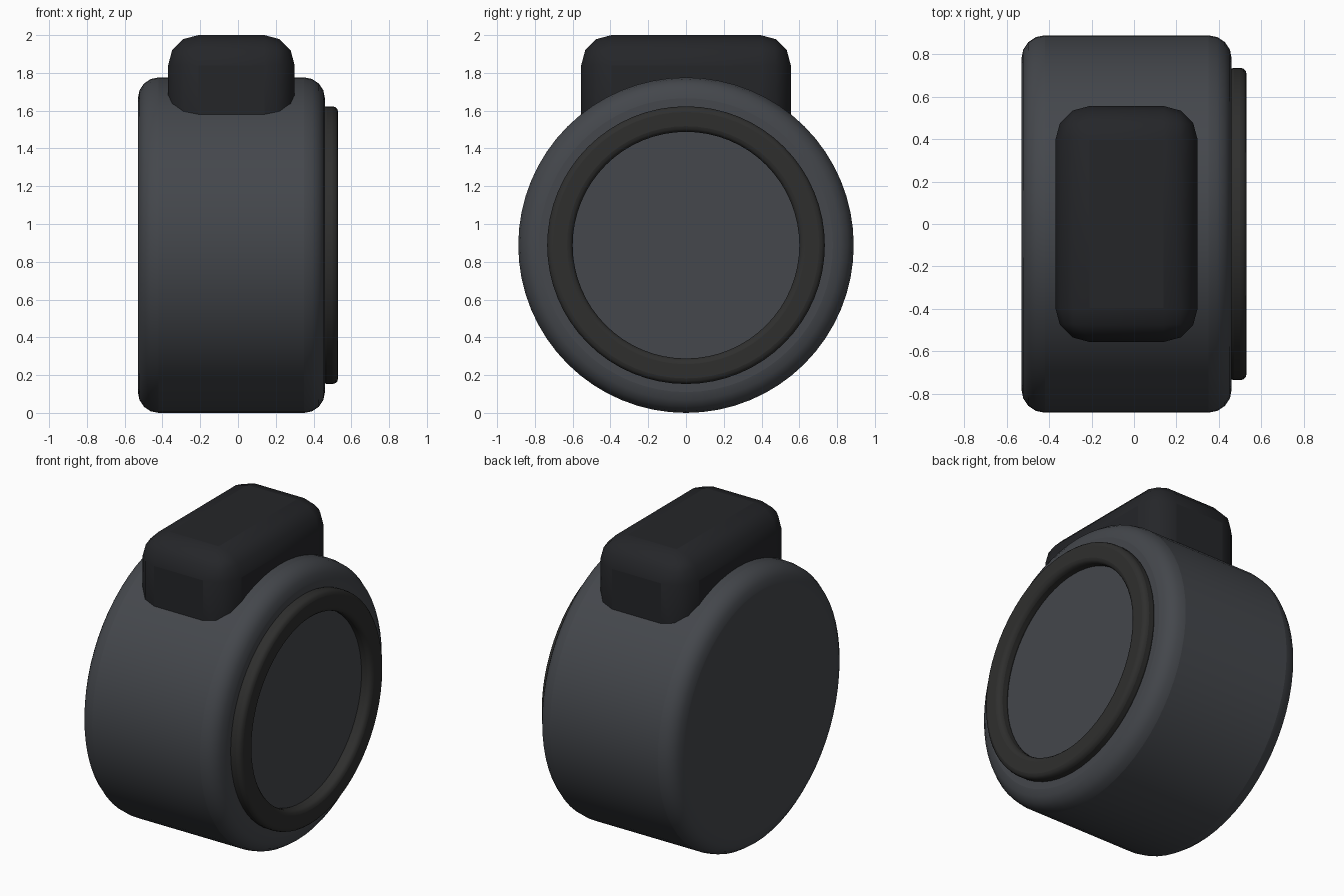
import bpy, bmesh, math

if "Cube" in bpy.data.objects:
    bpy.data.objects.remove(bpy.data.objects["Cube"])

CZ = 0.888  # height of the drum axis


def material(name, rgb):
    m = bpy.data.materials.new(name)
    m.diffuse_color = (*rgb, 1)
    m.use_nodes = True
    m.node_tree.nodes["Principled BSDF"].inputs["Base Color"].default_value = m.diffuse_color
    return m


def finish(name, bm, mat, bevel=None, segments=3):
    bmesh.ops.recalc_face_normals(bm, faces=bm.faces[:])
    me = bpy.data.meshes.new(name)
    bm.to_mesh(me)
    bm.free()
    ob = bpy.data.objects.new(name, me)
    bpy.context.collection.objects.link(ob)
    me.materials.append(mat)
    if bevel:
        mod = ob.modifiers.new("Bevel", "BEVEL")
        mod.width = bevel
        mod.segments = segments
        mod.limit_method = "ANGLE"
        mod.angle_limit = math.radians(40)
    bpy.ops.object.select_all(action="DESELECT")
    ob.select_set(True)
    bpy.context.view_layer.objects.active = ob
    bpy.ops.object.shade_smooth_by_angle(angle=math.radians(40))
    return ob


def lathe(name, profile, mat, closed=False, sides=64, **kw):
    """Revolve (x, radius) points about the drum axis."""
    bm = bmesh.new()
    rings = []
    for x, r in profile:
        rings.append([bm.verts.new((x, r * math.cos(2 * math.pi * i / sides),
                                    CZ + r * math.sin(2 * math.pi * i / sides)))
                      for i in range(sides)])
    pairs = list(zip(rings, rings[1:]))
    if closed:
        pairs.append((rings[-1], rings[0]))
    for a, b in pairs:
        for i in range(sides):
            j = (i + 1) % sides
            bm.faces.new((a[i], a[j], b[j], b[i]))
    if not closed:
        bm.faces.new(rings[0])
        bm.faces.new(rings[-1])
    return finish(name, bm, mat, **kw)


body_mat = material("body_grey", (0.058, 0.063, 0.072))
block_mat = material("block_dark", (0.018, 0.019, 0.022))
ring_mat = material("ring_dark", (0.028, 0.028, 0.027))

# main drum lying along x
lathe("drum_body", [(-0.53, 0.888), (0.46, 0.888)], body_mat, bevel=0.11, segments=4)

# raised ring on the right face
lathe("face_ring", [(0.44, 0.60), (0.53, 0.60), (0.53, 0.735), (0.44, 0.735)],
      ring_mat, closed=True, bevel=0.03)

# rounded block on top, sunk into the drum
bm = bmesh.new()
bmesh.ops.create_cube(bm, size=1)
for v in bm.verts:
    v.co = (v.co.x * 0.67 - 0.035, v.co.y * 1.11, 1.65 + v.co.z * 0.70)
finish("top_block", bm, block_mat, bevel=0.16)
